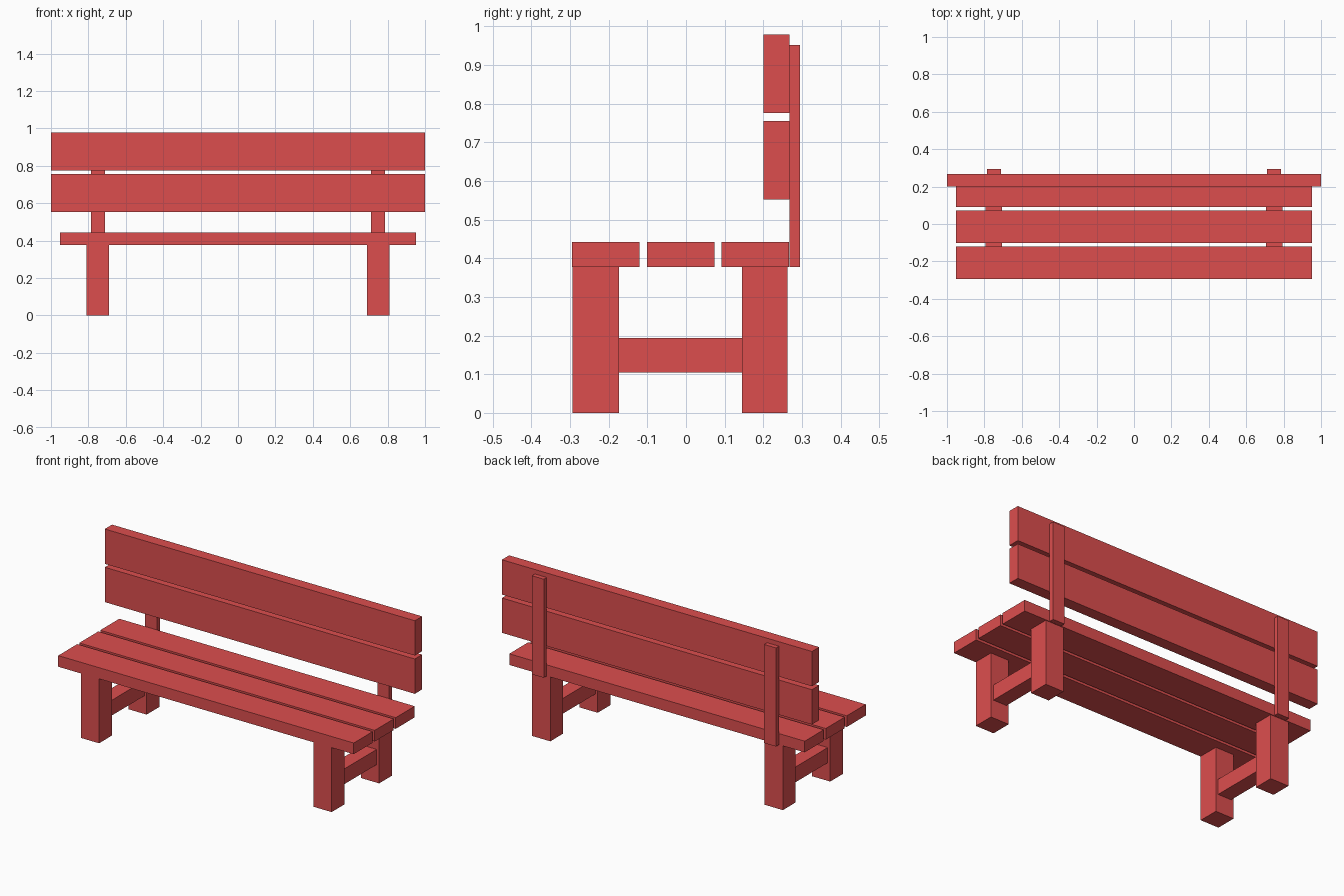
import bpy

if "Cube" in bpy.data.objects:
    bpy.data.objects.remove(bpy.data.objects["Cube"])

paint = bpy.data.materials.new("red_paint")
paint.diffuse_color = (0.72, 0.076, 0.076, 1)
paint.use_nodes = True
paint.node_tree.nodes["Principled BSDF"].inputs["Base Color"].default_value = paint.diffuse_color


def board(name, x, y, z):
    """Box spanning the (min, max) ranges on each axis."""
    ranges = (x, y, z)
    bpy.ops.mesh.primitive_cube_add(size=1)
    ob = bpy.context.object
    ob.name = name
    ob.location = [(a + b) / 2 for a, b in ranges]
    ob.scale = [b - a for a, b in ranges]
    bpy.ops.object.transform_apply(location=True, rotation=False, scale=True)
    ob.data.materials.append(paint)
    return ob


def pair(name, x, y, z):
    """The same board on the right and left sides."""
    board("right_" + name, x, y, z)
    board("left_" + name, (-x[1], -x[0]), y, z)


# Seat slats
for i in range(3):
    y0 = -0.295 + i * 0.1935
    board(f"seat_slat_{i + 1}", (-0.953, 0.953), (y0, y0 + 0.175), (0.377, 0.442))

# Backrest slats
for i in range(2):
    z0 = 0.552 + i * 0.223
    board(f"back_slat_{i + 1}", (-1, 1), (0.201, 0.268), (z0, z0 + 0.203))

# Back posts, legs and the stretchers between legs
pair("back_post", (0.711, 0.787), (0.268, 0.295), (0.377, 0.952))
pair("front_leg", (0.691, 0.809), (-0.293, -0.173), (0, 0.377))
pair("rear_leg", (0.691, 0.809), (0.145, 0.263), (0, 0.377))
pair("stretcher", (0.706, 0.793), (-0.173, 0.145), (0.105, 0.194))
